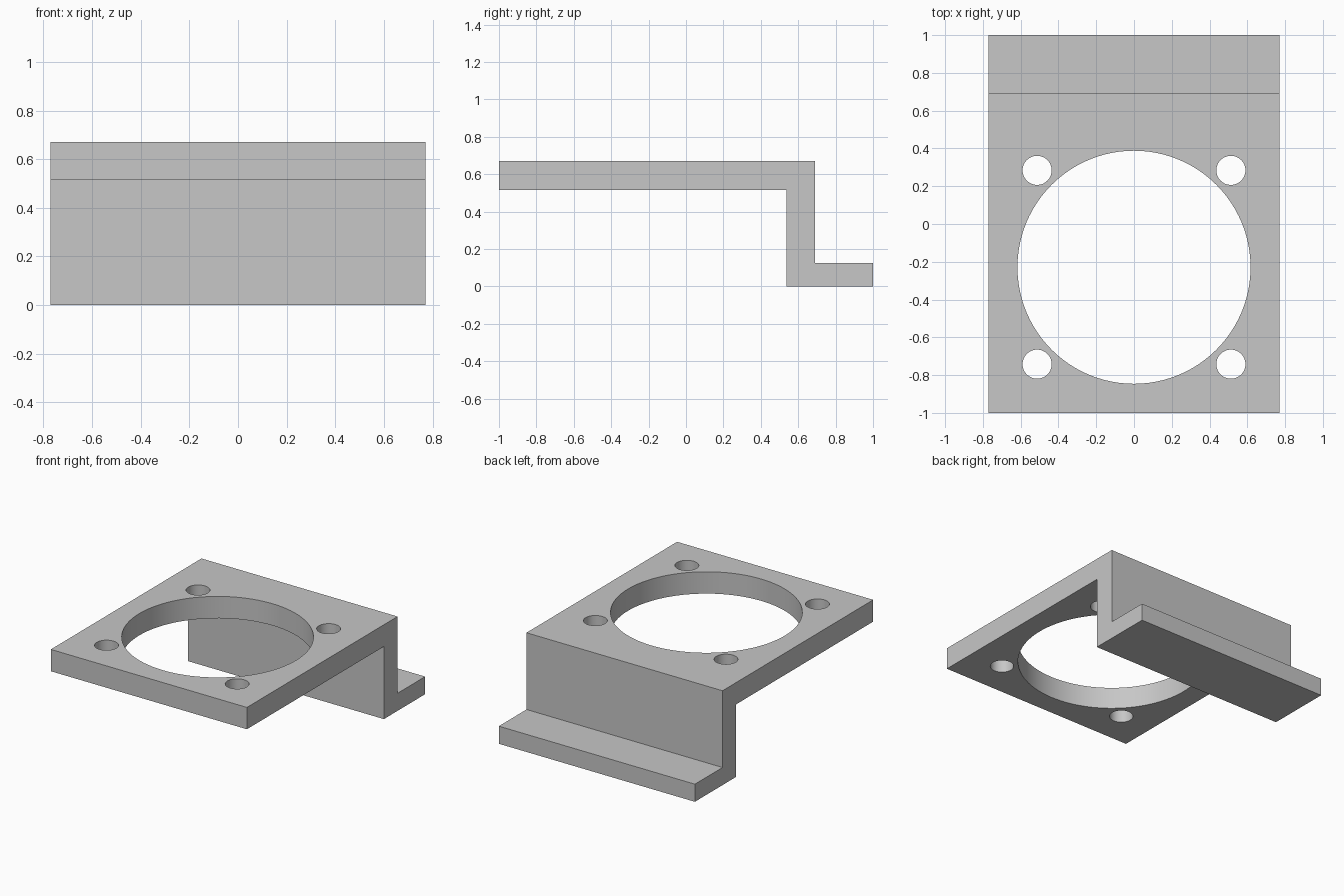
import bpy
import bmesh

if "Cube" in bpy.data.objects:
    bpy.data.objects.remove(bpy.data.objects["Cube"], do_unlink=True)

HALF_WIDTH = 0.77

grey = bpy.data.materials.new("plain grey")
grey.use_nodes = True
colour = (0.57, 0.57, 0.57, 1)
grey.diffuse_color = colour
grey.node_tree.nodes["Principled BSDF"].inputs["Base Color"].default_value = colour

# Z-shaped side profile (y, z): raised plate, upright wall, foot
profile = [(-1, 0.515), (0.537, 0.515), (0.537, 0), (1, 0),
           (1, 0.125), (0.69, 0.125), (0.69, 0.67), (-1, 0.67)]

bm = bmesh.new()
side = bm.faces.new([bm.verts.new((-HALF_WIDTH, y, z)) for y, z in profile])
swept = bmesh.ops.extrude_face_region(bm, geom=[side])
moved = [v for v in swept["geom"] if isinstance(v, bmesh.types.BMVert)]
bmesh.ops.translate(bm, verts=moved, vec=(2 * HALF_WIDTH, 0, 0))
bmesh.ops.recalc_face_normals(bm, faces=bm.faces)
mesh = bpy.data.meshes.new("mounting_bracket")
bm.to_mesh(mesh)
bm.free()
bracket = bpy.data.objects.new("mounting_bracket", mesh)
bpy.context.collection.objects.link(bracket)
mesh.materials.append(grey)


def drill(name, x, y, radius, sides):
    """Cut a vertical round hole through the raised plate."""
    bpy.ops.mesh.primitive_cylinder_add(vertices=sides, radius=radius, depth=0.4,
                                        location=(x, y, 0.59))
    cutter = bpy.context.object
    cutter.name = name
    cutter.data.materials.append(grey)
    cutter.hide_render = True
    cut = bracket.modifiers.new(name, "BOOLEAN")
    cut.operation = "DIFFERENCE"
    cut.solver = "EXACT"
    cut.object = cutter
    bpy.context.view_layer.objects.active = bracket
    bpy.ops.object.modifier_apply(modifier=name)
    bpy.data.objects.remove(cutter, do_unlink=True)


# Large central opening and four screw holes around it
CENTRE_Y = -0.229
drill("central_opening", 0, CENTRE_Y, 0.617, 96)
for sx in (-1, 1):
    for sy in (-1, 1):
        drill("screw_hole", sx * 0.513, CENTRE_Y + sy * 0.513, 0.077, 48)

# Smooth hole walls, crisp edges
bpy.ops.object.select_all(action="DESELECT")
bracket.select_set(True)
bpy.context.view_layer.objects.active = bracket
bpy.ops.object.shade_smooth_by_angle()
